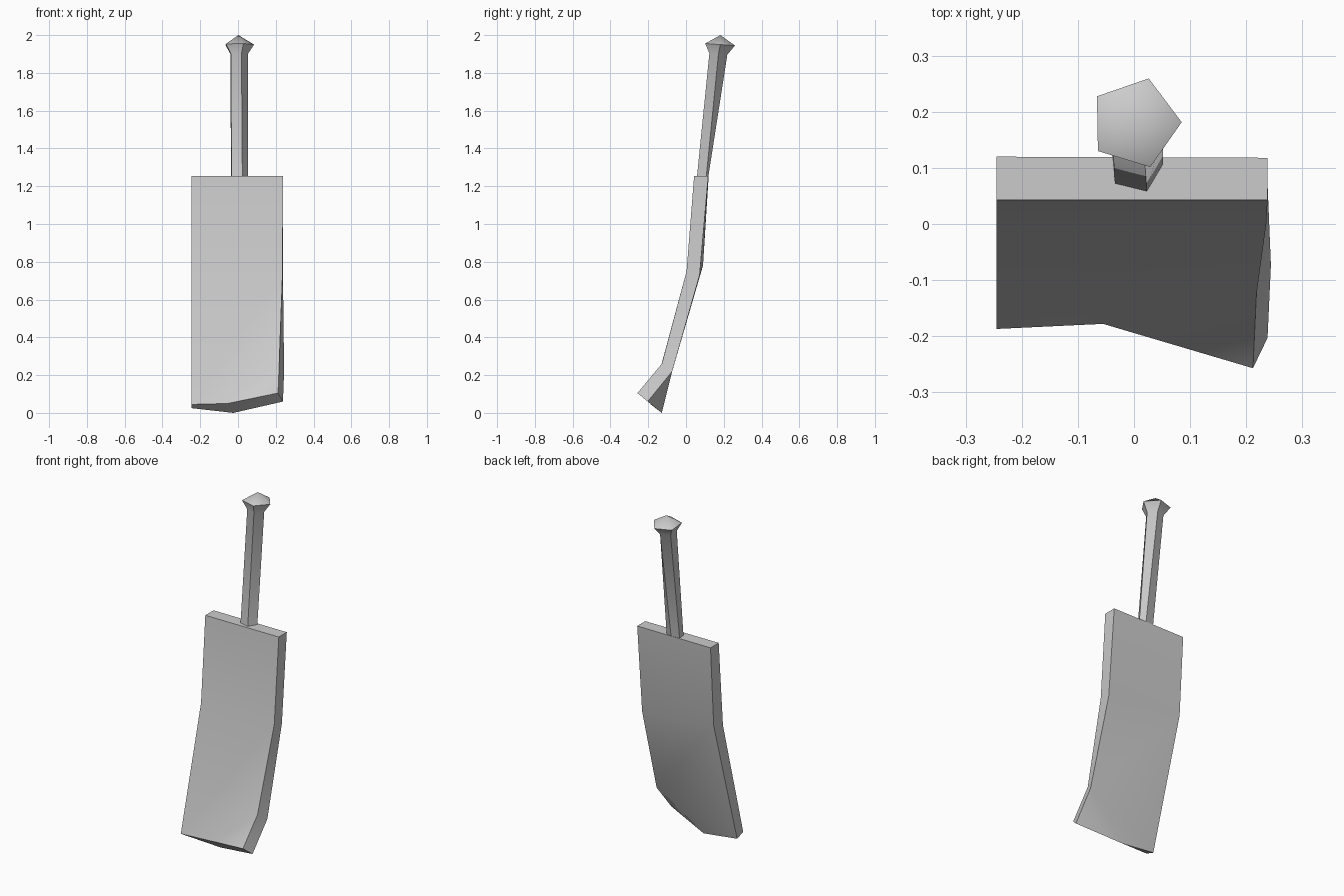
import bpy, bmesh
from math import cos, sin, radians

if "Cube" in bpy.data.objects:
    bpy.data.objects.remove(bpy.data.objects["Cube"])


def make_object(name, verts, faces):
    bm = bmesh.new()
    vs = [bm.verts.new(v) for v in verts]
    for f in faces:
        bm.faces.new([vs[i] for i in f])
    bmesh.ops.recalc_face_normals(bm, faces=bm.faces)
    me = bpy.data.meshes.new(name)
    bm.to_mesh(me)
    bm.free()
    ob = bpy.data.objects.new(name, me)
    bpy.context.collection.objects.link(ob)
    bpy.ops.object.select_all(action='DESELECT')
    ob.select_set(True)
    bpy.context.view_layer.objects.active = ob
    bpy.ops.object.shade_smooth_by_angle(angle=radians(46))
    return ob


# Blade outlines: top left, knee left, bottom left, bottom middle,
# curled corner, curl start, knee right, top right
front = [(-.245, .043, 1.255), (-.245, .003, .75), (-.245, -.187, .045), (-.055, -.178, .05),
         (.212, -.257, .105), (.218, -.128, .26), (.236, .003, .75), (.238, .043, 1.255)]
back = [(-.245, .12, 1.255), (-.245, .09, .78), (-.245, -.13, .025), (-.025, -.128, 0),
        (.238, -.203, .06), (.244, -.073, .22), (.238, .072, .73), (.238, .118, 1.255)]
n = len(front)
panels = [(0, 1, 6, 7), (1, 2, 3, 5, 6), (3, 4, 5)]
faces = panels + [tuple(i + n for i in reversed(p)) for p in panels]
faces += [(i, i + n, (i + 1) % n + n, (i + 1) % n) for i in range(n)]
make_object("blade", front + back, faces)


# Five-sided handle with flared pommel
def ring(y, z, r, tilt=.07):
    pts = []
    for k in range(5):
        a = radians(217 + 72 * k)
        pts.append((.002 + r * cos(a), y + r * sin(a), z - tilt * r * sin(a)))
    return pts


base = [(-.034, .072, 1.25), (.023, .058, 1.25), (.052, .107, 1.25),
        (.015, .118, 1.25), (-.038, .114, 1.25)]
verts = base + ring(.171, 1.9, .05) + ring(.18, 1.95, .083) + [(.002, .182, 2.0)]
faces = [(4, 3, 2, 1, 0)]
for k in range(5):
    j = (k + 1) % 5
    faces += [(k, j, j + 5, k + 5), (k + 5, j + 5, j + 10, k + 10), (k + 10, j + 10, 15)]
make_object("handle", verts, faces)
